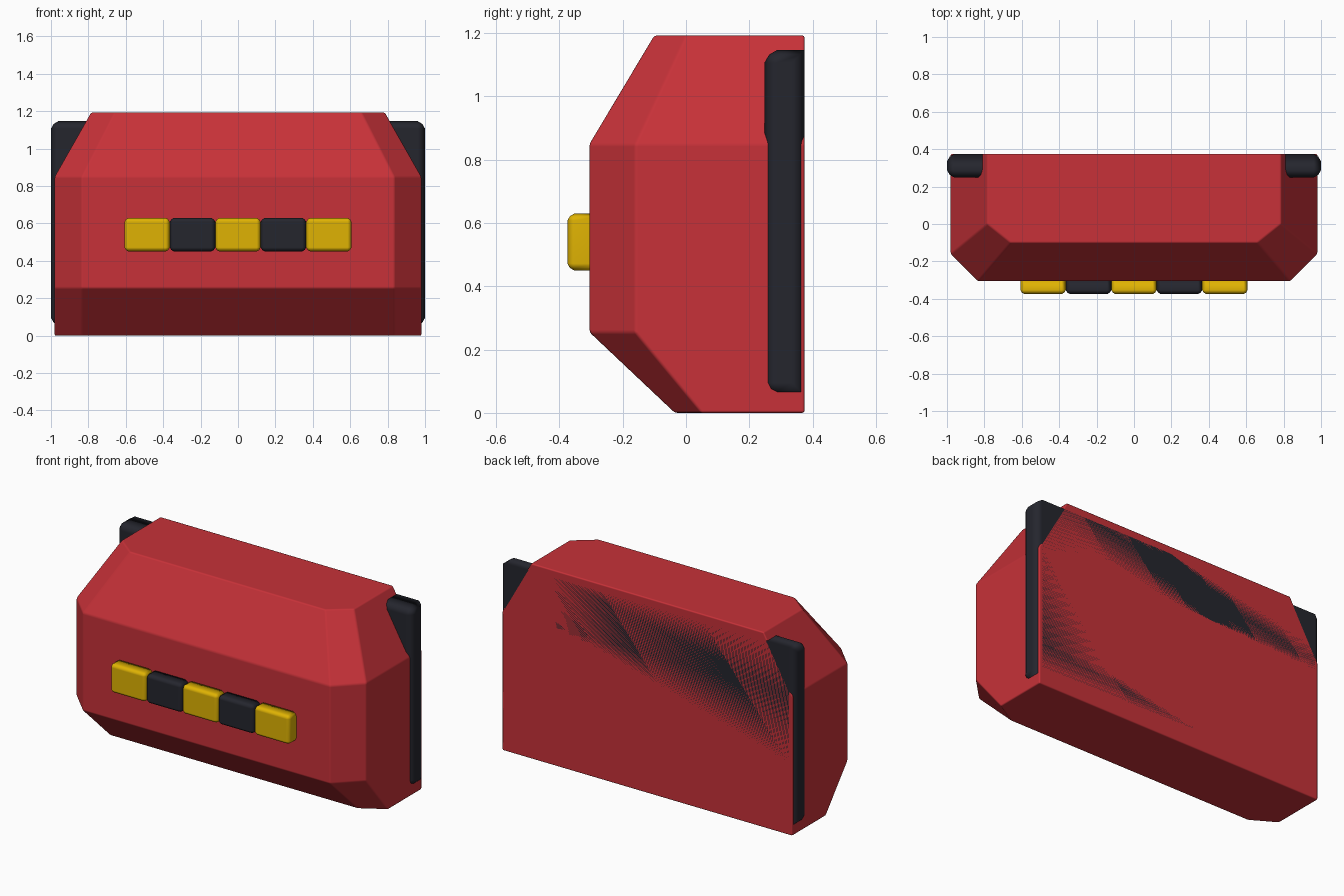
import bpy
import bmesh
import math

cube = bpy.data.objects.get("Cube")
if cube:
    bpy.data.objects.remove(cube, do_unlink=True)


def material(name, rgb):
    mat = bpy.data.materials.new(name)
    mat.use_nodes = True
    mat.diffuse_color = (*rgb, 1)
    mat.node_tree.nodes["Principled BSDF"].inputs["Base Color"].default_value = (*rgb, 1)
    return mat


red = material("red", (0.57, 0.031, 0.04))
dark = material("charcoal", (0.018, 0.019, 0.027))
yellow = material("yellow", (0.74, 0.45, 0.001))


def finish(name, bm, mat, bevel_width=0):
    bmesh.ops.recalc_face_normals(bm, faces=bm.faces)
    mesh = bpy.data.meshes.new(name)
    bm.to_mesh(mesh)
    bm.free()
    mesh.materials.append(mat)
    obj = bpy.data.objects.new(name, mesh)
    bpy.context.collection.objects.link(obj)
    mesh.shade_smooth()
    if bevel_width:
        bevel = obj.modifiers.new("soft_edges", "BEVEL")
        bevel.width = bevel_width
        bevel.segments = 2
        bevel.limit_method = "ANGLE"
        bevel.angle_limit = math.radians(15)
    # Large faces stay flat, only the rounded edges blend
    obj.modifiers.new("flat_faces", "WEIGHTED_NORMAL").weight = 100


def rounded_box(name, low, high, radius, mat):
    bm = bmesh.new()
    bmesh.ops.create_cube(bm, size=1)
    # Everything but the level edges of the back face is rounded
    edges = [e for e in bm.edges
             if not (all(v.co.y > 0 for v in e.verts)
                     and e.verts[0].co.z == e.verts[1].co.z)]
    for v in bm.verts:
        for i in range(3):
            v.co[i] = high[i] if v.co[i] > 0 else low[i]
    bmesh.ops.bevel(bm, geom=edges, offset=radius, segments=2,
                    profile=0.4, affect="EDGES")
    finish(name, bm, mat)


# Body: stacked outlines with chamfered front corners
# (height, side width, corner start y, front width, front y)
levels = [
    (0.0, 0.98, 0.05, 0.835, -0.035),
    (0.255, 0.98, -0.16, 0.835, -0.305),
    (0.85, 0.98, -0.16, 0.835, -0.305),
    (1.193, 0.785, 0.0, 0.66, -0.1),
]
back = 0.375
bm = bmesh.new()
rings = []
for z, side, corner, front, nose in levels:
    half = [(side, back), (side, corner), (front, nose)]
    outline = half + [(-x, y) for x, y in reversed(half)]
    rings.append([bm.verts.new((x, y, z)) for x, y in outline])
for a, b in zip(rings, rings[1:]):
    for i in range(len(a)):
        j = (i + 1) % len(a)
        bm.faces.new((a[i], a[j], b[j], b[i]))
bm.faces.new(rings[0])
bm.faces.new(rings[-1])
finish("body", bm, red, bevel_width=0.008)

# Back plate, flush with the back of the body and showing at both sides
rounded_box("back_plate", (-1.0, 0.248, 0.055), (1.0, back, 1.147), 0.04, dark)

# Row of alternating blocks on the front
width = 0.243
for i in range(5):
    x = (i - 2) * width
    rounded_box(f"front_block_{i + 1}",
                (x - width / 2, -0.375, 0.45), (x + width / 2, -0.26, 0.63),
                0.022, dark if i % 2 else yellow)
